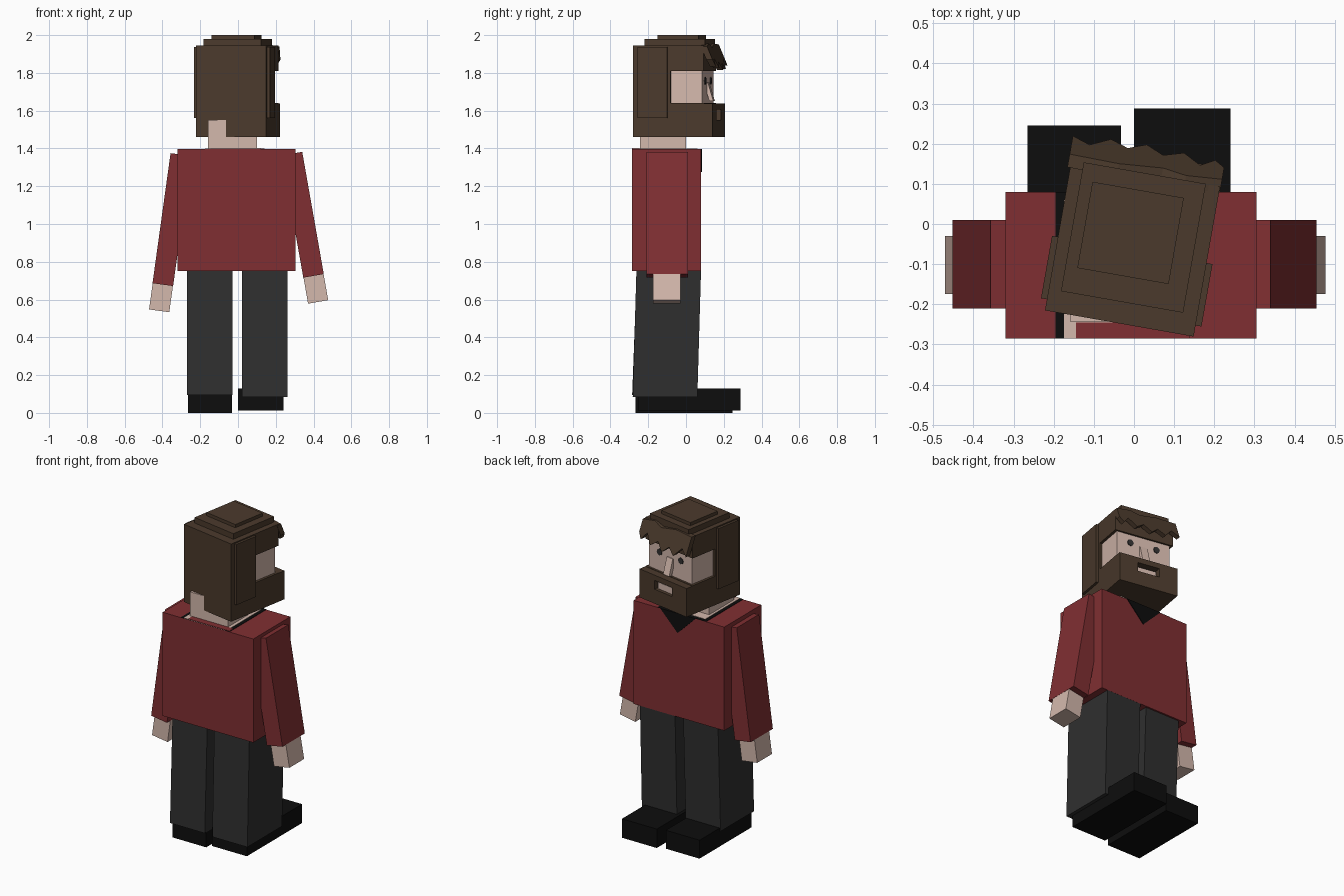
import bpy, bmesh, math
from mathutils import Matrix, Vector

if "Cube" in bpy.data.objects:
    bpy.data.objects.remove(bpy.data.objects["Cube"])


def material(name, rgb):
    m = bpy.data.materials.new(name)
    lin = [(c / 255 / 12.92) if c < 10 else ((c / 255 + 0.055) / 1.055) ** 2.4 for c in rgb]
    m.diffuse_color = (*lin, 1)
    m.use_nodes = True
    m.node_tree.nodes["Principled BSDF"].inputs["Base Color"].default_value = m.diffuse_color
    return m


RED = material("red_sweater", (128, 47, 50))
SKIN = material("skin", (212, 184, 172))
HAIR = material("brown_hair", (75, 58, 44))
GREY = material("charcoal_trousers", (47, 47, 47))
BLACK = material("black", (13, 13, 13))
EYE = material("eye_grey", (50, 48, 48))

HEAD = Matrix.Translation((0, -0.04, 0)) @ Matrix.Rotation(math.radians(-10), 4, 'Z')


def finish(name, bm, mat, matrix):
    bmesh.ops.recalc_face_normals(bm, faces=bm.faces)
    me = bpy.data.meshes.new(name)
    bm.to_mesh(me)
    bm.free()
    me.materials.append(mat)
    ob = bpy.data.objects.new(name, me)
    ob.matrix_world = matrix
    bpy.context.collection.objects.link(ob)
    return ob


def box(name, x, y, z, mat, matrix=Matrix(), shear=0.0):
    """Box from ranges; shear moves the bottom along y."""
    bm = bmesh.new()
    bmesh.ops.create_cube(bm, size=1)
    for v in bm.verts:
        a, b, c = v.co + Vector((0.5, 0.5, 0.5))
        v.co = (x[0] + a * (x[1] - x[0]),
                y[0] + b * (y[1] - y[0]) + shear * (1 - c),
                z[0] + c * (z[1] - z[0]))
    return finish(name, bm, mat, matrix)


def slab(name, pts, y, mat, matrix=Matrix(), lean=0.0, z_top=0.0):
    """Extrude an (x, z) outline along y; lean pushes lower points forward."""
    bm = bmesh.new()
    f = bm.faces.new([bm.verts.new((px, y[0] + lean * (z_top - pz), pz)) for px, pz in pts])
    r = bmesh.ops.extrude_face_region(bm, geom=[f])
    for v in r["geom"]:
        if isinstance(v, bmesh.types.BMVert):
            v.co.y += y[1] - y[0]
    return finish(name, bm, mat, matrix)


# Torso with neck opening and collar
box("torso", (-0.32, 0.305), (-0.285, 0.08), (0.75, 1.396), RED)
box("undershirt_top", (-0.195, 0.14), (-0.285, 0.08), (1.396, 1.398), BLACK)
box("neck_base", (-0.175, 0.12), (-0.285, 0.06), (1.398, 1.400), SKIN)
box("collar_back", (-0.145, 0.14), (-0.285, -0.245), (1.399, 1.402), RED)
slab("v_neck", [(-0.125, 1.398), (0.12, 1.398), (0, 1.275)], (0.079, 0.084), BLACK)
box("neck", (-0.16, 0.10), (-0.243, 0.0), (1.39, 1.55), SKIN)

# Arms and hands, each tilted outward from the shoulder
for side, sx, top, tilt, length in (("left", -1, (-0.357, 1.375), 7.9, 0.695),
                                    ("right", 1, (0.340, 1.382), 10.0, 0.657)):
    m = Matrix.Translation((top[0], 0, top[1])) @ Matrix.Rotation(math.radians(-sx * tilt), 4, 'Y')
    xr = sorted((0, -sx * 0.11))
    box(side + "_arm", xr, (-0.21, 0.01), (-length, 0), RED, m)
    hx = sorted((-sx * 0.001, -sx * 0.109))
    box(side + "_hand", hx, (-0.175, -0.03), (-length - 0.14, -length + 0.05), SKIN, m)

# Legs and shoes
box("left_leg", (-0.27, -0.03), (-0.26, 0.07), (0.095, 0.76), GREY, shear=-0.025)
box("right_leg", (0.02, 0.262), (-0.262, 0.08), (0.085, 0.77), GREY, shear=-0.02)
box("left_shoe", (-0.265, -0.032), (-0.268, 0.245), (0, 0.115), BLACK)
box("right_shoe", (0.0, 0.24), (-0.255, 0.288), (0.012, 0.13), BLACK)

# Head and hair
box("face", (-0.172, 0.172), (-0.19, 0.157), (1.47, 1.93), SKIN, HEAD)
box("hair_back", (-0.188, 0.188), (-0.211, -0.01), (1.46, 1.945), HAIR, HEAD)
box("hair_top", (-0.188, 0.188), (-0.211, 0.168), (1.81, 1.945), HAIR, HEAD)
box("hair_tier_lower", (-0.157, 0.152), (-0.157, 0.169), (1.94, 1.98), HAIR, HEAD)
box("hair_tier_upper", (-0.127, 0.104), (-0.093, 0.125), (1.975, 2.0), HAIR, HEAD)
for side, sx in (("left", -1), ("right", 1)):
    box(side + "_hair_panel", sorted((sx * 0.18, sx * 0.203)), (-0.183, -0.025),
        (1.56, 1.938), HAIR, HEAD)

# Jagged fringe leaning forward
fringe = [(-0.195, 1.95), (-0.195, 1.84), (-0.15, 1.875), (-0.10, 1.82), (-0.055, 1.855),
          (-0.01, 1.815), (0.035, 1.86), (0.085, 1.825), (0.13, 1.88), (0.165, 1.835),
          (0.19, 1.87), (0.19, 1.94), (0.10, 1.955), (0.04, 1.935), (-0.07, 1.955)]
slab("fringe", fringe, (0.15, 0.183), HAIR, HEAD, lean=0.42, z_top=1.95)

# Beard built around a mouth opening
box("beard_jaw", (-0.188, 0.188), (-0.02, 0.17), (1.46, 1.64), HAIR, HEAD)
box("beard_chin", (-0.188, 0.188), (0.165, 0.216), (1.46, 1.55), HAIR, HEAD)
box("moustache", (-0.188, 0.188), (0.15, 0.216), (1.605, 1.638), HAIR, HEAD)
for side, sx in (("left", -1), ("right", 1)):
    box(side + "_beard_cheek", sorted((sx * 0.07, sx * 0.188)), (0.165, 0.216),
        (1.545, 1.61), HAIR, HEAD)
box("mouth", (-0.06, 0.06), (0.165, 0.195), (1.55, 1.59), SKIN, HEAD)

# Nose and eyes
box("nose", (-0.024, 0.024), (0.14, 0.162), (1.65, 1.75), SKIN, HEAD, shear=0.03)
for side, sx in (("left", -1), ("right", 1)):
    ring = [(sx * 0.085 + 0.02 * math.cos(math.tau * i / 8), 1.758 + 0.02 * math.sin(math.tau * i / 8))
            for i in range(8)]
    slab(side + "_eye", ring, (0.156, 0.162), EYE, HEAD)
